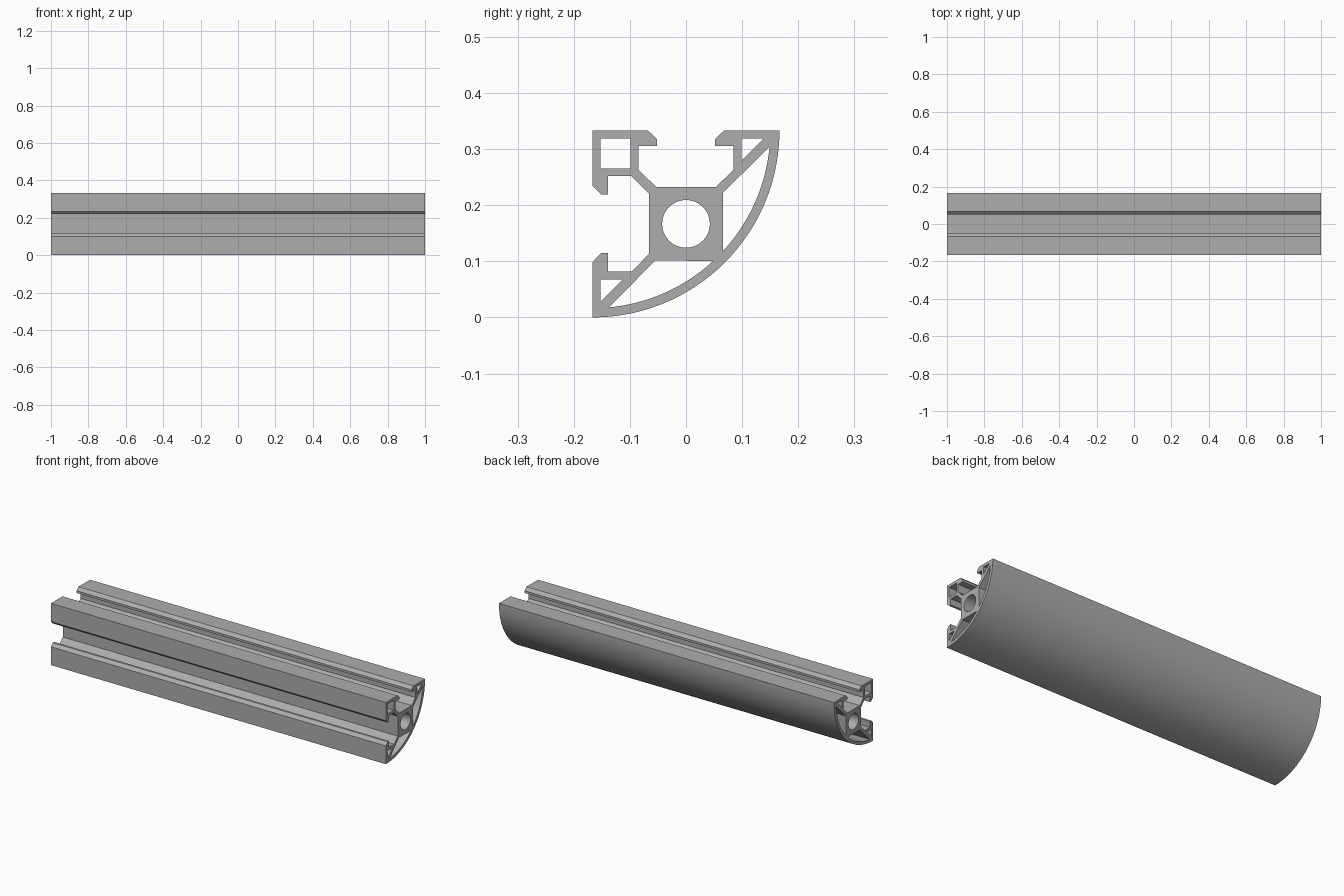
import bpy, bmesh
from math import cos, sin, radians
from mathutils import Matrix

cube = bpy.data.objects.get("Cube")
if cube:
    bpy.data.objects.remove(cube, do_unlink=True)

HALF = 1 / 6        # half the section's width
LENGTH = 2.0
WALL = 0.0165       # thickness of the curved wall


def arc(centre, radius, start, end, steps):
    angles = [radians(start + (end - start) * i / steps) for i in range(steps + 1)]
    return [(centre[0] + radius * cos(a), centre[1] + radius * sin(a)) for a in angles]


def mirror(points):
    """Reflect across the section's diagonal."""
    return [(-v, -u) for u, v in reversed(points)]


# Outer outline: top side with its slot, quarter-round wall, mirrored side slot
corner = (-HALF, HALF)
lip = [(0.068, HALF), (0.052, 0.151), (0.052, 0.139), (0.085, 0.139),
       (0.085, 0.097), (0.0535, 0.066)]
top_side = [(-u, v) for u, v in lip] + lip[::-1]
outline = [corner] + top_side + arc(corner, 2 * HALF, 0, -90, 32) + mirror(top_side)

# Hollow chambers
bore = arc((0, 0), 0.0425, 0, 360, 48)[:-1]
square = [(-0.152, 0.152), (-0.099, 0.152), (-0.099, 0.099), (-0.152, 0.099)]
triangle = [(0.099, 0.152), (0.138, 0.152), (0.099, 0.113)]
crescent = [(0.0655, 0.055)] + arc(corner, 2 * HALF - WALL, -42.8, -5.3, 14)
loops = [outline, bore, square, triangle, mirror(triangle), crescent, mirror(crescent)]

# Filled section, extruded along the rail
curve = bpy.data.curves.new("rail_section", "CURVE")
curve.dimensions = "2D"
curve.fill_mode = "BOTH"
curve.extrude = LENGTH / 2
for points in loops:
    spline = curve.splines.new("POLY")
    spline.points.add(len(points) - 1)
    for point, (u, v) in zip(spline.points, points):
        point.co = (u, v, 0, 1)
    spline.use_cyclic_u = True

section = bpy.data.objects.new("rail_section", curve)
bpy.context.collection.objects.link(section)
bpy.context.view_layer.update()
evaluated = section.evaluated_get(bpy.context.evaluated_depsgraph_get())
mesh = bpy.data.meshes.new_from_object(evaluated)
bpy.data.objects.remove(section, do_unlink=True)

# Turn the section to face along x and stand it on the ground
mesh.transform(Matrix(((0, 0, 1, 0), (1, 0, 0, 0), (0, 1, 0, HALF), (0, 0, 0, 1))))
bm = bmesh.new()
bm.from_mesh(mesh)
bmesh.ops.remove_doubles(bm, verts=bm.verts, dist=0.0001)
bmesh.ops.recalc_face_normals(bm, faces=bm.faces)
bm.to_mesh(mesh)
bm.free()

# Aluminium finish
grey = bpy.data.materials.new("aluminium_grey")
grey.use_nodes = True
colour = (0.42, 0.42, 0.42, 1)
grey.diffuse_color = colour
grey.node_tree.nodes["Principled BSDF"].inputs["Base Color"].default_value = colour
mesh.materials.clear()
mesh.materials.append(grey)

rail = bpy.data.objects.new("slotted_rail", mesh)
bpy.context.collection.objects.link(rail)
bpy.ops.object.select_all(action="DESELECT")
rail.select_set(True)
bpy.context.view_layer.objects.active = rail
bpy.ops.object.shade_smooth_by_angle(angle=radians(25))
